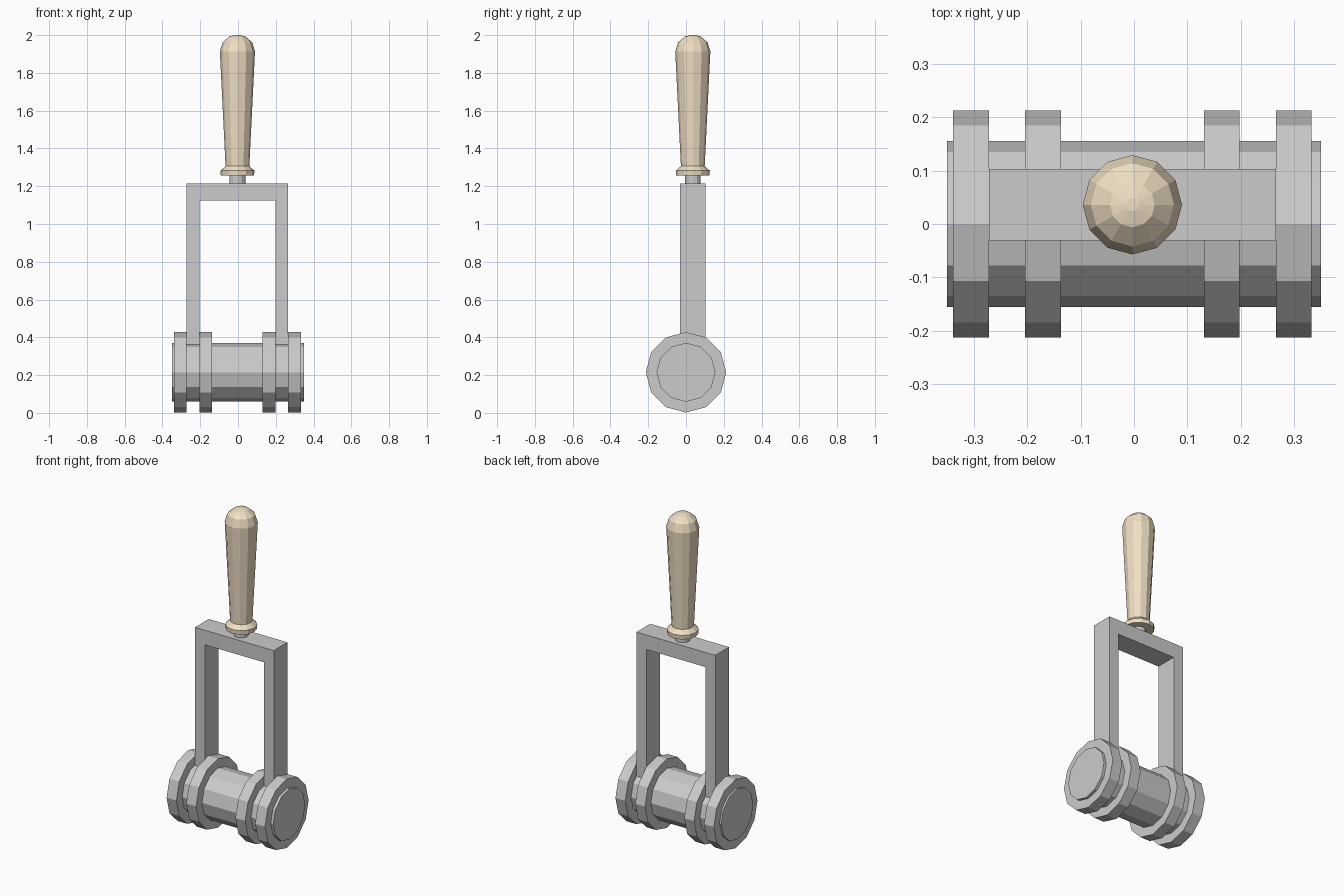
import bpy, bmesh, math

if "Cube" in bpy.data.objects:
    bpy.data.objects.remove(bpy.data.objects["Cube"])

SIDES = 12
CX, CY = -0.003, 0.036      # handle and frame centre
AXLE_Z = 0.215


def make_object(name, bm, color=None):
    bmesh.ops.recalc_face_normals(bm, faces=bm.faces)
    mesh = bpy.data.meshes.new(name)
    bm.to_mesh(mesh)
    bm.free()
    obj = bpy.data.objects.new(name, mesh)
    bpy.context.collection.objects.link(obj)
    if color:
        mat = bpy.data.materials.new(name + "_material")
        mat.diffuse_color = color
        mat.use_nodes = True
        mat.node_tree.nodes["Principled BSDF"].inputs["Base Color"].default_value = mat.diffuse_color
        mesh.materials.append(mat)
    return obj


def lathe(name, profile, color=None):
    """Closed flat-shaded solid from (radius, height) rings around z."""
    bm = bmesh.new()
    rings = []
    for r, z in profile:
        rings.append([bm.verts.new((r * math.cos(2 * math.pi * i / SIDES),
                                    r * math.sin(2 * math.pi * i / SIDES), z))
                      for i in range(SIDES)])
    for a, b in zip(rings, rings[1:]):
        for i in range(SIDES):
            j = (i + 1) % SIDES
            bm.faces.new((a[i], a[j], b[j], b[i]))
    bm.faces.new(rings[0][::-1])
    bm.faces.new(rings[-1])
    return make_object(name, bm, color)


def disc_on_axle(name, radius, x0, x1):
    obj = lathe(name, [(radius, x0), (radius, x1)])
    obj.rotation_euler.y = math.pi / 2
    obj.location = (0, 0, AXLE_Z)
    return obj


# Roller core and its four raised rings
disc_on_axle("roller_core", 0.156, -0.35, 0.35)
for side, s in (("left", -1), ("right", 1)):
    for kind, inner, outer in (("inner", 0.134, 0.201), ("outer", 0.269, 0.336)):
        lo, hi = sorted((CX + s * inner, CX + s * outer))
        disc_on_axle(f"{side}_{kind}_ring", 0.213, lo, hi)

# U-shaped fork, extruded along y
bm = bmesh.new()
outline = [(-0.269, 0.28), (-0.269, 1.215), (0.269, 1.215), (0.269, 0.28),
           (0.201, 0.28), (0.201, 1.125), (-0.201, 1.125), (-0.201, 0.28)]
face = bm.faces.new([bm.verts.new((CX + x, CY - 0.067, z)) for x, z in outline])
ext = bmesh.ops.extrude_face_region(bm, geom=[face])
bmesh.ops.translate(bm, vec=(0, 0.134, 0),
                    verts=[v for v in ext["geom"] if isinstance(v, bmesh.types.BMVert)])
make_object("fork", bm)

# Metal stem between fork and handle
stem = lathe("stem", [(0.042, 1.2), (0.042, 1.3)])
stem.location = (CX, CY, 0)

# Turned wooden handle
handle = lathe("handle", [(0.088, 1.256), (0.09, 1.282), (0.063, 1.306),
                          (0.093, 1.913), (0.078, 1.962), (0.042, 1.993),
                          (0.012, 2.0)], (0.87, 0.74, 0.55, 1))
handle.location = (CX, CY, 0)
